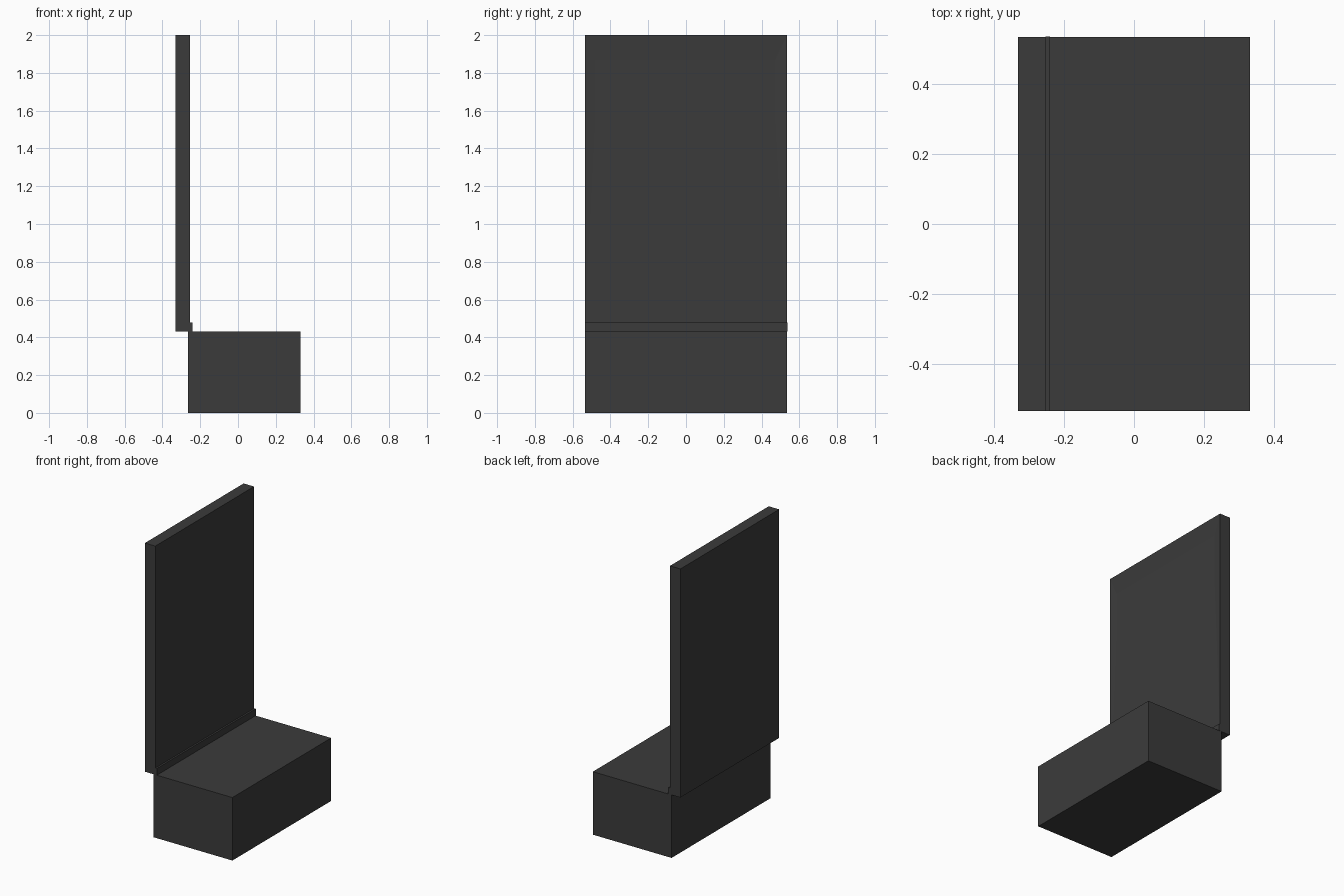
import bpy
import bmesh
from mathutils import Vector

if "Cube" in bpy.data.objects:
    bpy.data.objects.remove(bpy.data.objects["Cube"], do_unlink=True)

charcoal = bpy.data.materials.new("charcoal")
charcoal.use_nodes = True
colour = (0.044, 0.044, 0.044, 1)
charcoal.diffuse_color = colour
charcoal.node_tree.nodes["Principled BSDF"].inputs["Base Color"].default_value = colour


def box(name, low, high):
    """Add a flat-sided box between two opposite corners."""
    low, high = Vector(low), Vector(high)
    mesh = bpy.data.meshes.new(name)
    bm = bmesh.new()
    bmesh.ops.create_cube(bm, size=1)
    for v in bm.verts:
        v.co = (low + high) / 2 + v.co * (high - low)
    bm.to_mesh(mesh)
    bm.free()
    mesh.materials.append(charcoal)
    obj = bpy.data.objects.new(name, mesh)
    bpy.context.collection.objects.link(obj)
    return obj


# Base block, upright board and the strip along their joint
box("base_block", (-0.265, -0.535, 0), (0.332, 0.535, 0.432))
board = box("back_board", (-0.332, -0.535, 0.432), (-0.253, 0.535, 2))
box("joint_strip", (-0.253, -0.535, 0.432), (-0.241, 0.537, 0.478))

# Shallow rectangular recess in the face of the board
bm = bmesh.new()
bm.from_mesh(board.data)
bm.faces.ensure_lookup_table()
face = max(bm.faces, key=lambda f: f.normal.x)
bmesh.ops.inset_individual(bm, faces=[face], thickness=0.06)
for v in face.verts:
    v.co.x -= 0.006
    v.co.y = 0.472 if v.co.y > 0 else -0.478
    v.co.z = 1.868 if v.co.z > 1.2 else 1.585
bm.to_mesh(board.data)
bm.free()
